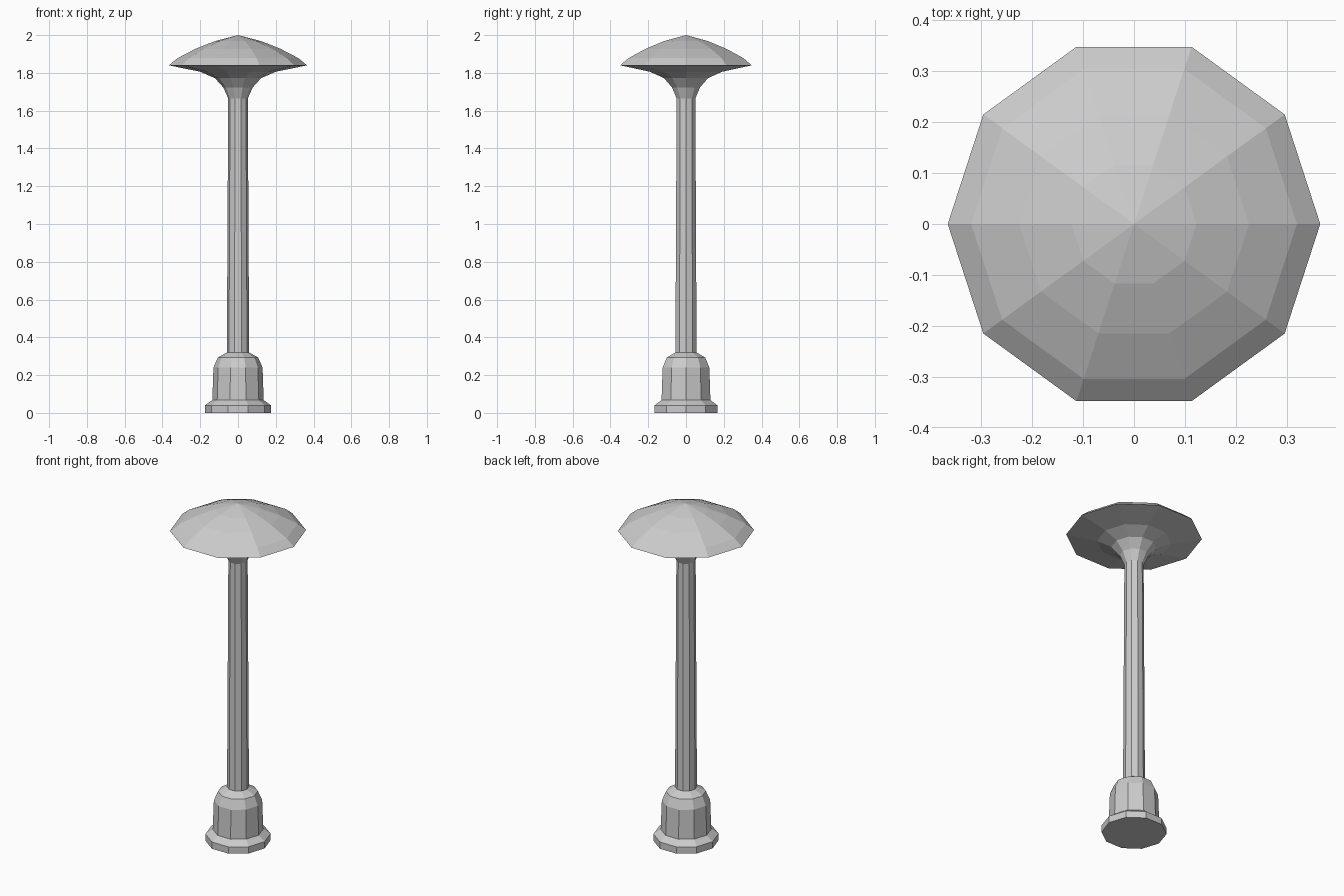
import bpy
import bmesh
from math import cos, sin, tau

old = bpy.data.objects.get("Cube")
if old:
    bpy.data.objects.remove(old, do_unlink=True)

SIDES = 10

grey = bpy.data.materials.new("light grey metal")
grey.use_nodes = True
colour = (0.6, 0.6, 0.6, 1)
grey.diffuse_color = colour
grey.node_tree.nodes["Principled BSDF"].inputs["Base Color"].default_value = colour


def lathe(name, profile):
    """Turn a (radius, height) profile, listed bottom to top, into a faceted part."""
    bm = bmesh.new()
    rings = []
    for r, z in profile:
        count = SIDES if r else 1
        rings.append([bm.verts.new((r * cos(tau * i / SIDES), r * sin(tau * i / SIDES), z))
                      for i in range(count)])
    for low, high in zip(rings, rings[1:]):
        for i in range(SIDES):
            j = (i + 1) % SIDES
            if len(low) == 1:
                bm.faces.new((low[0], high[j], high[i]))
            elif len(high) == 1:
                bm.faces.new((low[i], low[j], high[0]))
            else:
                bm.faces.new((low[i], low[j], high[j], high[i]))
    mesh = bpy.data.meshes.new(name)
    bm.to_mesh(mesh)
    bm.free()
    mesh.materials.append(grey)
    obj = bpy.data.objects.new(name, mesh)
    bpy.context.collection.objects.link(obj)
    return obj


# Stepped foot with a closed underside
lathe("base", [(0, 0), (0.175, 0), (0.175, 0.04), (0.136, 0.068),
               (0.13, 0.24), (0.107, 0.293), (0.059, 0.32)])

# Slightly tapered post
lathe("post", [(0.059, 0.32), (0.052, 1.665)])

# Flared neck spreading out to the rim of the lamp head
lathe("neck", [(0.052, 1.665), (0.078, 1.723), (0.122, 1.772),
               (0.2, 1.806), (0.366, 1.84)])

# Shallow domed lamp head
lathe("lamp_cap", [(0.366, 1.84), (0.32, 1.878), (0.226, 1.927),
                   (0.123, 1.968), (0, 2)])
